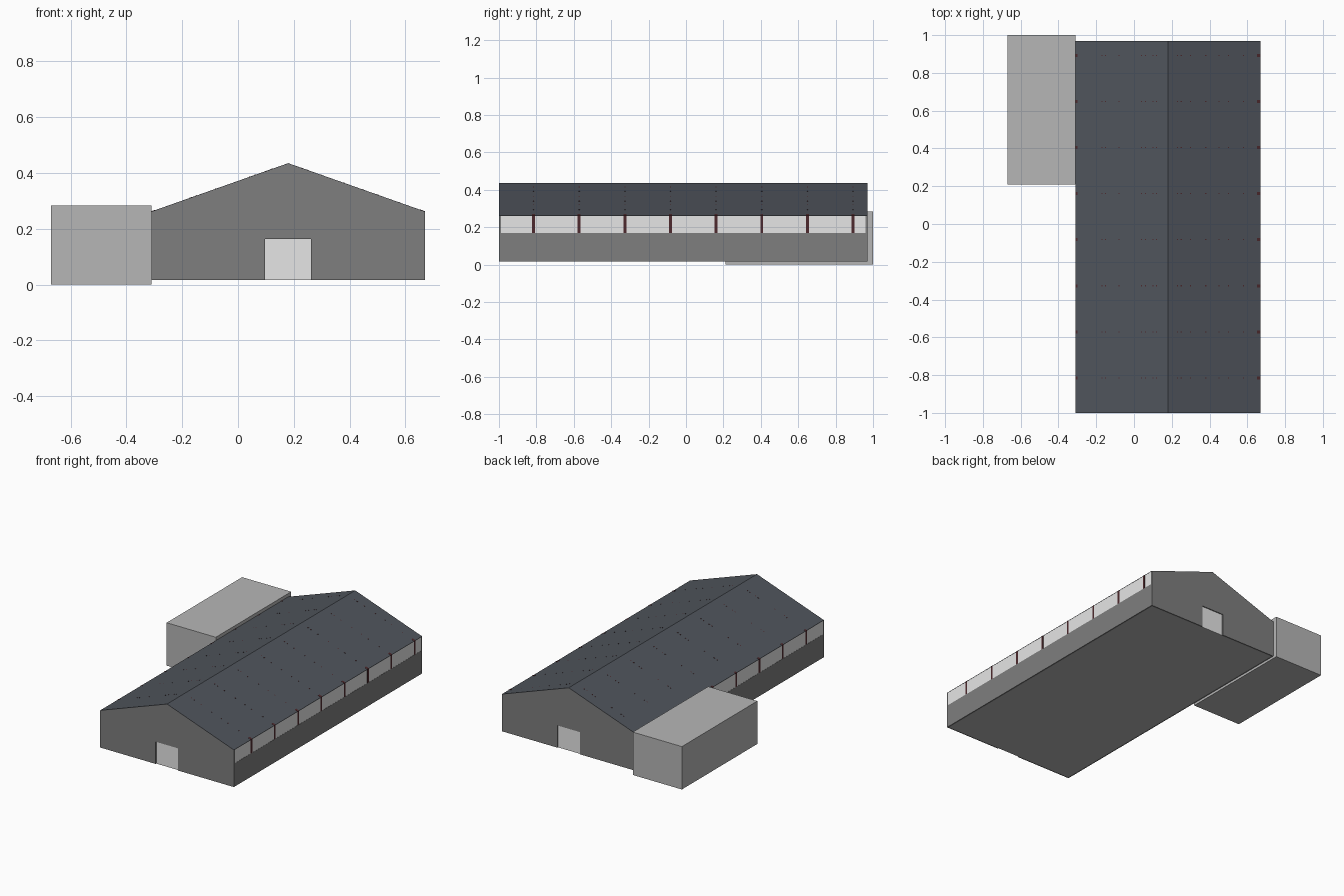
import bpy, bmesh, math

if "Cube" in bpy.data.objects:
    bpy.data.objects.remove(bpy.data.objects["Cube"])


def material(name, rgb):
    m = bpy.data.materials.new(name)
    m.diffuse_color = (*rgb, 1)
    m.use_nodes = True
    m.node_tree.nodes["Principled BSDF"].inputs["Base Color"].default_value = m.diffuse_color
    return m


WALL = material("wall grey", (0.21, 0.21, 0.21))
LIGHT = material("light panel grey", (0.79, 0.79, 0.79))
ANNEX = material("annex grey", (0.47, 0.47, 0.47))
ROOF = material("slate roof", (0.080, 0.090, 0.107))
STEEL = material("dark red steel", (0.075, 0.022, 0.026))

X0, X1, XR = -0.31, 0.67, 0.18           # side walls and ridge
Y0, Y1 = -1.0, 0.97                      # gable ends
Z0, ZS, ZE, ZR = 0.016, 0.17, 0.262, 0.435  # base, sill, eave, ridge
SLOPE = (ZR - ZE) / (X1 - XR)
T = 0.01                                 # wall thickness
SKIN = 0.002                             # roof thickness


def roof_z(x, drop=0.0):
    return ZR - SLOPE * abs(x - XR) - drop


def add_prism(bm, pts, y0, y1):
    """Extrude an x-z outline along y."""
    face = bm.faces.new([bm.verts.new((x, y0, z)) for x, z in pts])
    ext = bmesh.ops.extrude_face_region(bm, geom=[face])
    verts = [g for g in ext["geom"] if isinstance(g, bmesh.types.BMVert)]
    bmesh.ops.translate(bm, verts=verts, vec=(0, y1 - y0, 0))


def build(name, mat, parts):
    bm = bmesh.new()
    for pts, y0, y1 in parts:
        add_prism(bm, pts, y0, y1)
    bmesh.ops.recalc_face_normals(bm, faces=bm.faces)
    me = bpy.data.meshes.new(name)
    bm.to_mesh(me)
    bm.free()
    me.materials.append(mat)
    ob = bpy.data.objects.new(name, me)
    bpy.context.collection.objects.link(ob)
    return ob


def rect(xa, xb, za, zb):
    return [(xa, za), (xb, za), (xb, zb), (xa, zb)]


def arch(xa, xb, za, drop):
    """Inverted-V outline points from left foot to right foot."""
    return [(xa, za), (xa, roof_z(xa, drop)), (XR, roof_z(XR, drop)),
            (xb, roof_z(xb, drop)), (xb, za)]


def roof_plate(a, b):
    """Thin plate lying just proud of the roof between two x positions."""
    return [(a, roof_z(a, 0.001)), (b, roof_z(b, 0.001)),
            (b, roof_z(b, -0.001)), (a, roof_z(a, -0.001))]


# Floor slab and side walls
build("floor", ANNEX, [(rect(X0 + T, X1 - T, Z0, Z0 + 0.005), Y0 + T, Y1 - T)])
build("left_wall", WALL, [(rect(X0, X0 + T, Z0, ZS), Y0 + T, Y1 - T)])
build("right_wall", WALL, [(rect(X1 - T, X1, Z0, ZS), Y0 + T, Y1 - T)])

# Light strips above the side walls, set back a hair
build("left_light_strip", LIGHT,
      [(rect(X0 + 0.001, X0 + 0.005, ZS, ZE - SKIN), Y0 + T, Y1 - T)])
build("right_light_strip", LIGHT,
      [(rect(X1 - 0.005, X1 - 0.001, ZS, ZE - SKIN), Y0 + T, Y1 - T)])

# Gable walls notched for the doors
DX0, DX1, DZ = 0.097, 0.262, 0.163
gable = arch(X0, X1, Z0, SKIN) + [(DX1, Z0), (DX1, DZ), (DX0, DZ), (DX0, Z0)]
door = rect(DX0, DX1, Z0, DZ)
build("front_gable", WALL, [(gable, Y0, Y0 + T)])
build("back_gable", WALL, [(gable, Y1 - T, Y1)])
build("front_door", LIGHT, [(door, Y0 + 0.006, Y0 + T)])
build("back_door", LIGHT, [(door, Y1 - T, Y1 - 0.006)])

# Thin folded roof sheet
top = [(X0, ZE), (XR, ZR), (X1, ZE)]
under = [(x, z - SKIN) for x, z in reversed(top)]
build("roof", ROOF, [(top + under, Y0, Y1)])

# Steel portal frames whose columns cross the light strips
W = 0.008
frame_ys = [-0.815 + 0.244 * i for i in range(8)]
outer = arch(X0 + 0.0003, X1 - 0.0003, Z0 + 0.005, SKIN)
inner = arch(X0 + 0.025, X1 - 0.025, Z0 + 0.005, 0.03)
portal = outer + inner[::-1]
build("portal_frames", STEEL, [(portal, y - W, y + W) for y in frame_ys])

# Column heads breaking through the roof at the eaves
build("column_heads", STEEL,
      [(roof_plate(a, b), y - W, y + W) for y in frame_ys
       for a, b in ((X0 - 0.001, X0 + 0.012), (X1 - 0.02, X1 + 0.001))])

# Small bolt heads in rows over each frame
bolt_xs = [-0.17, -0.15, -0.08, 0.04, 0.06, 0.10, 0.12,
           0.23, 0.25, 0.30, 0.38, 0.45, 0.50, 0.58]
build("roof_bolts", STEEL,
      [(roof_plate(x - 0.003, x + 0.003), y - 0.003, y + 0.003)
       for y in frame_ys for x in bolt_xs])

# Flat-roofed annex
build("annex", ANNEX, [(rect(-0.67, X0, 0.0, 0.284), 0.21, 1.0)])
